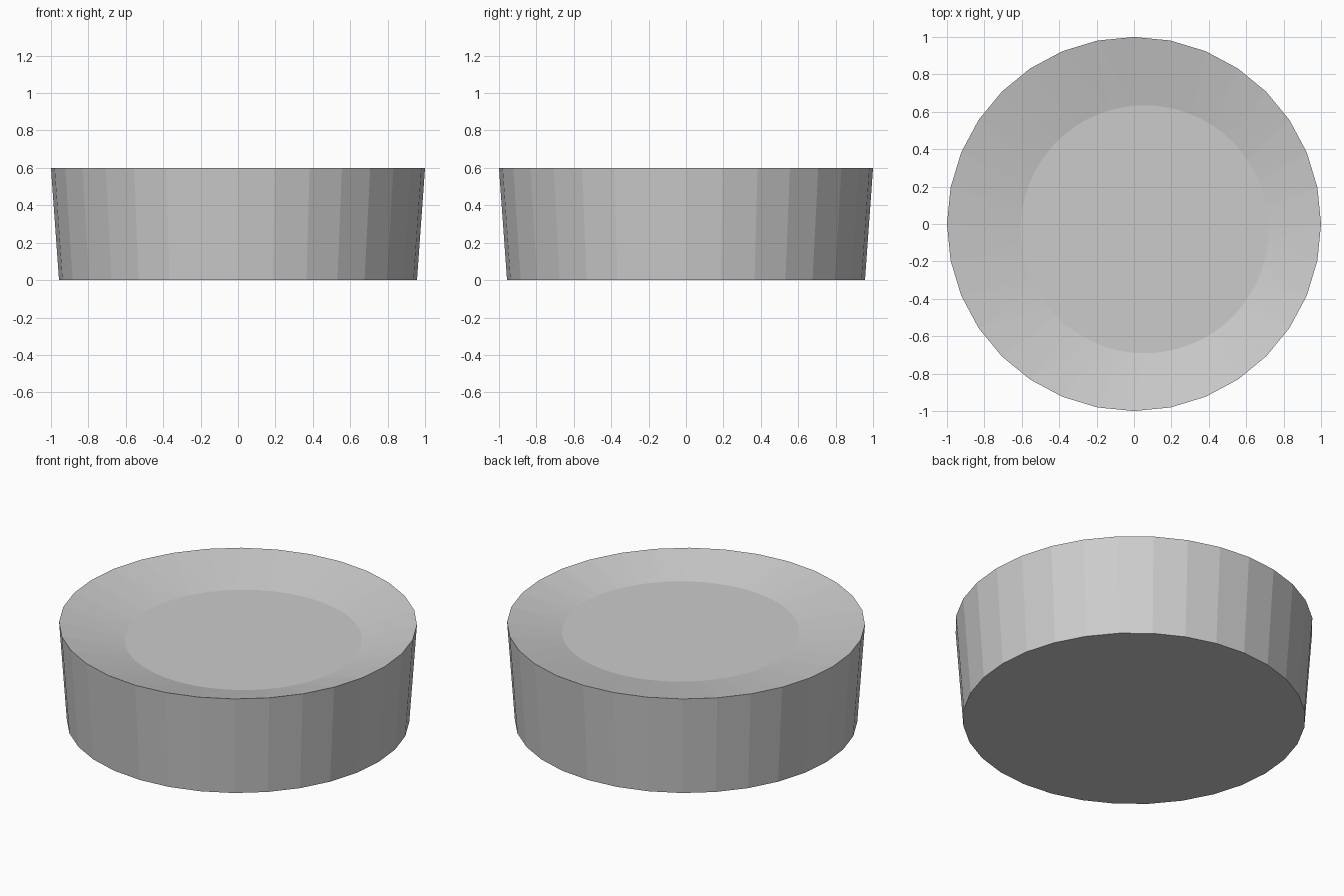
import bpy, bmesh
from math import cos, sin, pi

if "Cube" in bpy.data.objects:
    bpy.data.objects.remove(bpy.data.objects["Cube"])

SIDES = 32
bm = bmesh.new()


def ring(radius, z, n=SIDES, cx=0.0, cy=0.0):
    return [bm.verts.new((cx + radius * cos(2 * pi * i / n),
                          cy + radius * sin(2 * pi * i / n), z)) for i in range(n)]


# Tapered outer wall, underside and off-centre recessed floor
base = ring(0.957, 0.0)
rim = ring(1.0, 0.6)
floor = ring(0.663, 0.524, SIDES * 2, 0.057, -0.028)
bm.faces.new(base[::-1])
bm.faces.new(floor)

for i in range(SIDES):
    j = (i + 1) % SIDES
    a, b, c = floor[2 * i], floor[2 * i + 1], floor[2 * j]
    bm.faces.new((base[i], base[j], rim[j], rim[i]))
    # Sloping dish between rim and finer floor circle
    bm.faces.new((rim[i], b, a))
    bm.faces.new((rim[i], rim[j], b))
    bm.faces.new((rim[j], c, b))

bmesh.ops.recalc_face_normals(bm, faces=bm.faces)
mesh = bpy.data.meshes.new("round_dish")
bm.to_mesh(mesh)
bm.free()
bpy.context.collection.objects.link(bpy.data.objects.new("round_dish", mesh))
